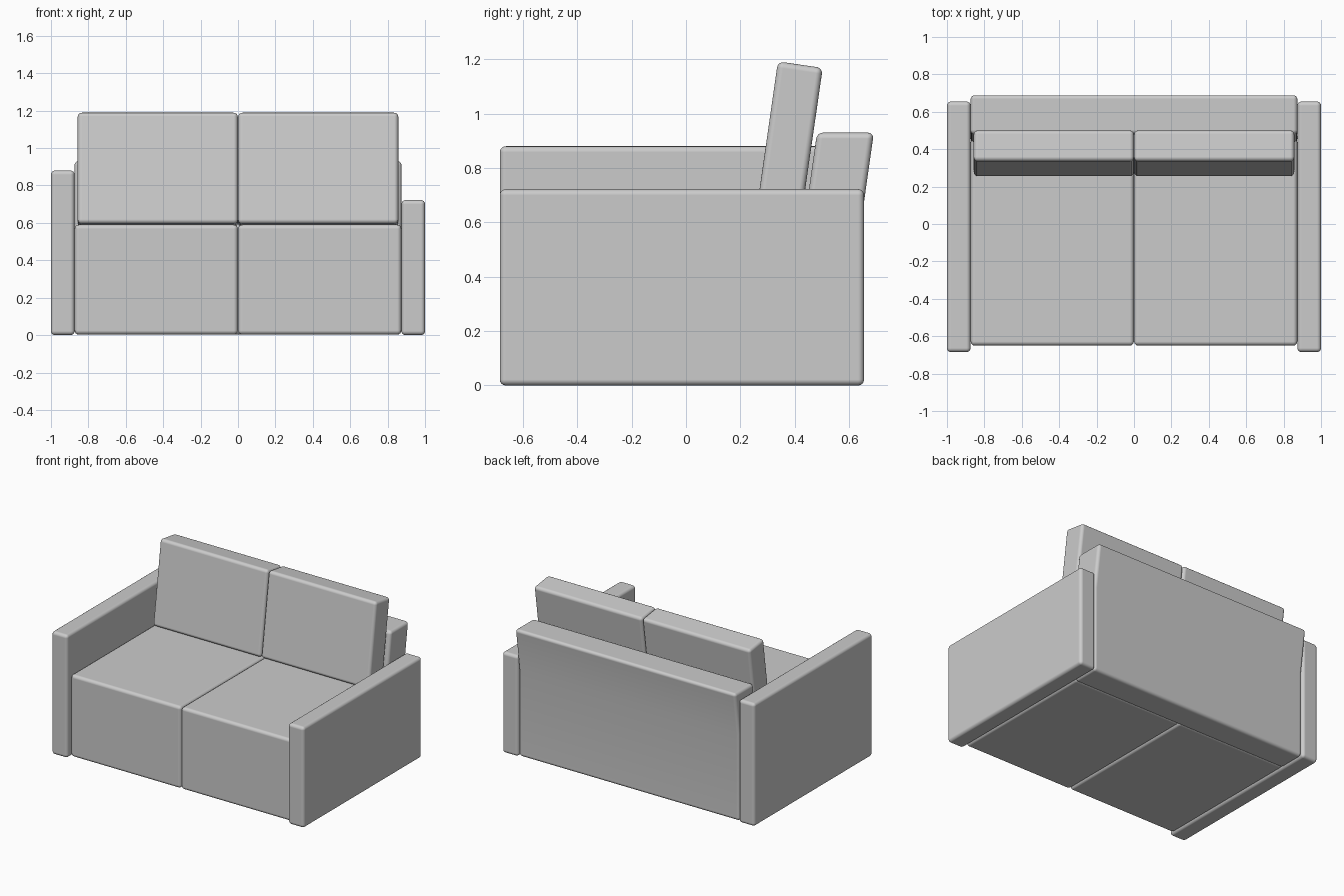
import bpy
import bmesh

if "Cube" in bpy.data.objects:
    bpy.data.objects.remove(bpy.data.objects["Cube"])


def prism(name, profile, x0, x1, bevel=0.022):
    """Extrude a (y, z) side profile from x0 to x1 and round its edges."""
    bm = bmesh.new()
    face = bm.faces.new([bm.verts.new((x0, y, z)) for y, z in profile])
    ext = bmesh.ops.extrude_face_region(bm, geom=[face])
    verts = [g for g in ext["geom"] if isinstance(g, bmesh.types.BMVert)]
    bmesh.ops.translate(bm, verts=verts, vec=(x1 - x0, 0, 0))
    bmesh.ops.recalc_face_normals(bm, faces=bm.faces[:])
    for f in bm.faces:
        f.smooth = True
    mesh = bpy.data.meshes.new(name)
    bm.to_mesh(mesh)
    bm.free()
    obj = bpy.data.objects.new(name, mesh)
    bpy.context.collection.objects.link(obj)
    mod = obj.modifiers.new("rounding", 'BEVEL')
    mod.width = bevel
    mod.segments = 4
    mod.limit_method = 'ANGLE'
    mod.harden_normals = True
    return obj


def rect(y0, y1, z0, z1):
    return [(y0, z0), (y1, z0), (y1, z1), (y0, z1)]


# Armrests: the left one is taller
prism("left_arm", rect(-0.685, 0.655, 0, 0.88), -1.0, -0.874)
prism("right_arm", rect(-0.685, 0.655, 0, 0.722), 0.874, 1.0)

# Backrest: upright below, leaning backwards above
back = [(0.445, 0.003), (0.645, 0.003), (0.647, 0.62), (0.691, 0.93),
        (0.482, 0.93), (0.438, 0.62)]
prism("backrest", back, -0.874, 0.874)

# Seat blocks and leaning back cushions, one pair per side
cushion = [(0.253, 0.598), (0.417, 0.574), (0.503, 1.168), (0.338, 1.192)]
for side, s in (("left", -1), ("right", 1)):
    prism(side + "_seat", rect(-0.65, 0.46, 0.003, 0.59), s * 0.001, s * 0.873)
    prism(side + "_back_cushion", cushion, s * 0.001, s * 0.857)
